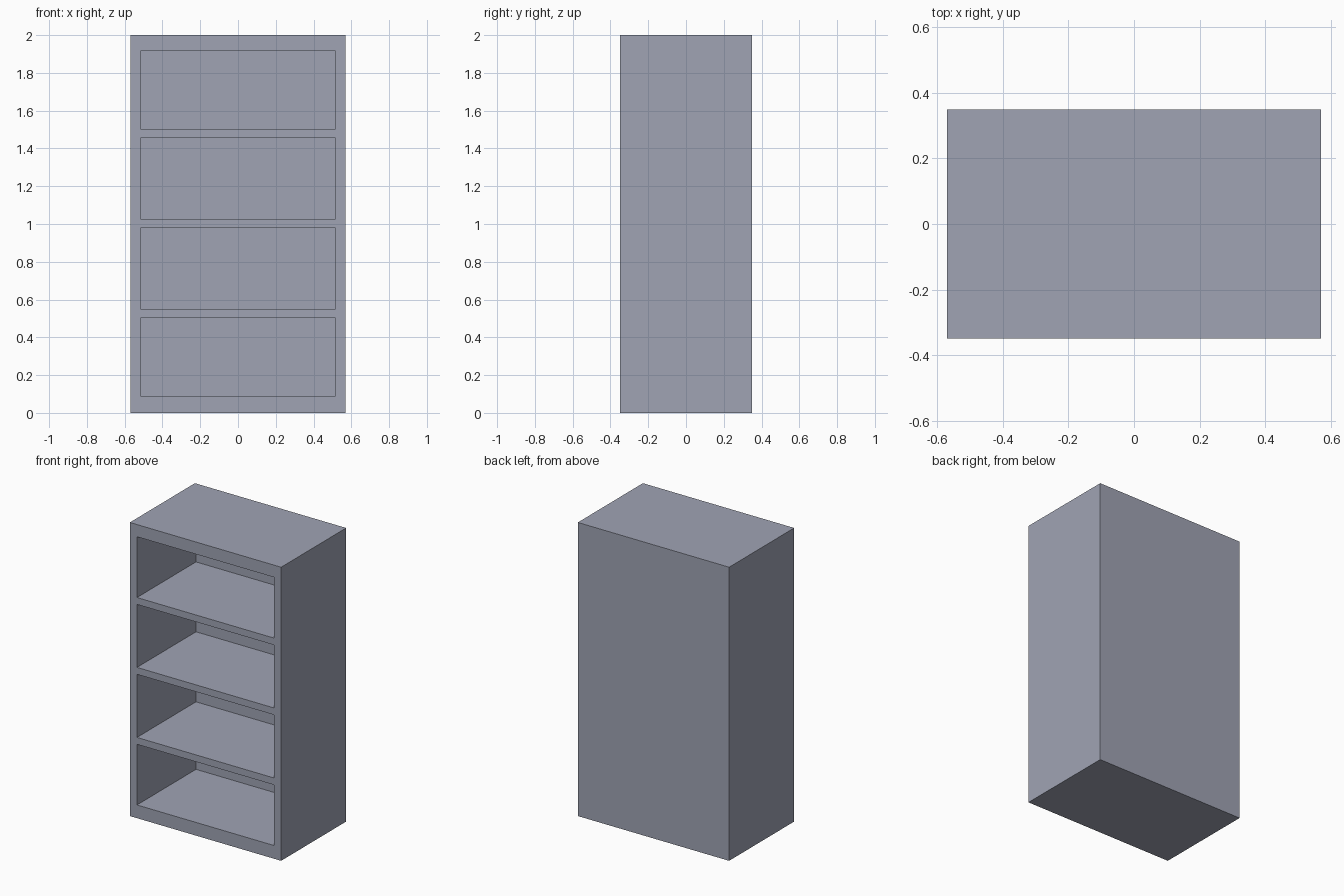
import bpy, bmesh
from mathutils import Vector

if "Cube" in bpy.data.objects:
    bpy.data.objects.remove(bpy.data.objects["Cube"])

W, D, H = 1.14, 0.70, 2.0          # outer size
OPEN_X = 0.516                     # half width of each compartment
BACK_Y = 0.285                     # inner face of the back panel
# bottom and top of each compartment
BAYS = [(0.09, 0.503), (0.55, 0.98), (1.027, 1.456), (1.503, 1.917)]

grey = bpy.data.materials.new("blue_grey_paint")
grey.diffuse_color = (0.35, 0.37, 0.455, 1)
grey.use_nodes = True
grey.node_tree.nodes["Principled BSDF"].inputs["Base Color"].default_value = grey.diffuse_color

# outer carcass
bm = bmesh.new()
bmesh.ops.create_cube(bm, size=1)
for v in bm.verts:
    v.co = Vector((v.co.x * W, v.co.y * D, (v.co.z + 0.5) * H))


def cut_front(co, normal):
    """Slice only the front faces along a plane."""
    faces = [f for f in bm.faces if f.normal.y < -0.9]
    edges = {e for f in faces for e in f.edges}
    verts = {v for f in faces for v in f.verts}
    bmesh.ops.bisect_plane(bm, geom=faces + list(edges) + list(verts),
                           plane_co=co, plane_no=normal)


# mark out the compartments on the front
for x in (-OPEN_X, OPEN_X):
    cut_front((x, 0, 0), (1, 0, 0))
for bay in BAYS:
    for z in bay:
        cut_front((0, 0, z), (0, 0, 1))

# push each compartment back to the rear panel
bm.normal_update()
for lo, hi in BAYS:
    for f in [f for f in bm.faces if f.normal.y < -0.9]:
        c = f.calc_center_median()
        if abs(c.x) < 0.1 and lo < c.z < hi:
            new = bmesh.ops.extrude_discrete_faces(bm, faces=[f])["faces"][0]
            for v in new.verts:
                v.co.y = BACK_Y
            break
    bm.normal_update()

bmesh.ops.recalc_face_normals(bm, faces=bm.faces[:])
mesh = bpy.data.meshes.new("shelf_cabinet")
bm.to_mesh(mesh)
bm.free()
mesh.materials.append(grey)
cabinet = bpy.data.objects.new("shelf_cabinet", mesh)
bpy.context.collection.objects.link(cabinet)
